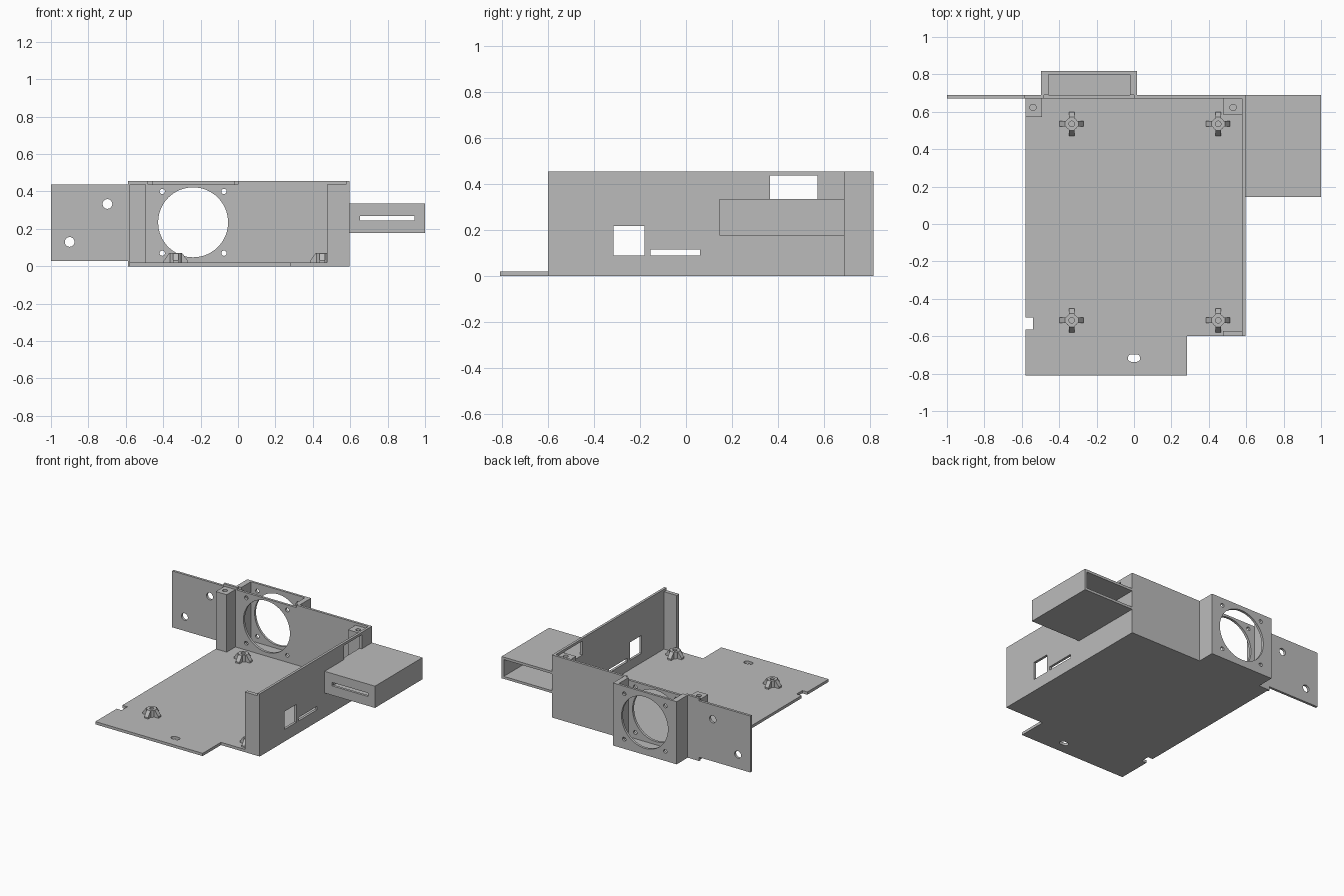
import bpy, bmesh, math
from mathutils import Vector

cube = bpy.data.objects.get("Cube")
if cube:
    bpy.data.objects.remove(cube)

grey = bpy.data.materials.new("plain grey")
grey.use_nodes = True
COLOUR = (0.5, 0.5, 0.5, 1)
grey.diffuse_color = COLOUR
for node in grey.node_tree.nodes:
    if node.type == 'BSDF_PRINCIPLED':
        node.inputs["Base Color"].default_value = COLOUR


def prism(name, pts, axis, lo, hi):
    """Extrude a 2D outline along an axis; outline axes are the other two in order."""
    def place(p, h):
        c = list(p)
        c.insert("xyz".index(axis), h)
        return Vector(c)
    bm = bmesh.new()
    a = [bm.verts.new(place(p, lo)) for p in pts]
    b = [bm.verts.new(place(p, hi)) for p in pts]
    bm.faces.new(a)
    bm.faces.new(b)
    n = len(pts)
    for i in range(n):
        j = (i + 1) % n
        bm.faces.new((a[i], a[j], b[j], b[i]))
    bmesh.ops.recalc_face_normals(bm, faces=bm.faces)
    mesh = bpy.data.meshes.new(name)
    bm.to_mesh(mesh)
    bm.free()
    mesh.materials.append(grey)
    obj = bpy.data.objects.new(name, mesh)
    bpy.context.collection.objects.link(obj)
    return obj


def box(name, x, y, z):
    return prism(name, [(x[0], y[0]), (x[1], y[0]), (x[1], y[1]), (x[0], y[1])], "z", *z)


def circle(u, v, r, n=24):
    return [(u + r * math.cos(2 * math.pi * i / n), v + r * math.sin(2 * math.pi * i / n))
            for i in range(n)]


def stadium(u, v, half, r, n=12):
    """Rounded slot outline, long along the first axis."""
    pts = []
    for side in (1, -1):
        for i in range(n + 1):
            t = math.pi * (i / n - 0.5)
            pts.append((u + side * (half + r * math.cos(t)), v + side * r * math.sin(t)))
    return pts


def cut(obj, *cutters):
    """Subtract the cutters, bake the result, and discard them."""
    for c in cutters:
        c.hide_render = True
        m = obj.modifiers.new("cut", 'BOOLEAN')
        m.operation = 'DIFFERENCE'
        m.solver = 'EXACT'
        m.object = c
    bpy.context.view_layer.update()
    deps = bpy.context.evaluated_depsgraph_get()
    mesh = bpy.data.meshes.new_from_object(obj.evaluated_get(deps))
    obj.modifiers.clear()
    obj.data = mesh
    for c in cutters:
        bpy.data.objects.remove(c)


# Main dimensions
LEFT, RIGHT, FRONT, BACK = -0.58, 0.595, -0.60, 0.69
WALL, TOP, LEDGE, FLOOR = 0.018, 0.455, 0.437, 0.02

# Floor with front tongue, edge notch and mounting slot
floor = prism("floor", [(LEFT, BACK), (LEFT, -0.5), (-0.54, -0.5), (-0.54, -0.565),
                        (LEFT, -0.565), (LEFT, -0.81), (0.283, -0.81), (0.283, FRONT),
                        (RIGHT, FRONT), (RIGHT, BACK)], "z", 0, FLOOR)
cut(floor, prism("slot_cutter", stadium(0, -0.717, 0.013, 0.02), "z", -0.1, 0.1))

# Side wall with its port openings
side = box("side_wall", (RIGHT - WALL, RIGHT), (FRONT, BACK), (0, TOP))
ports = [((-0.315, -0.18), (0.088, 0.218)),
         ((-0.155, 0.06), (0.088, 0.114)),
         ((0.365, 0.572), (0.335, LEDGE))]
cut(side, *[box("port_cutter", (0.5, 0.7), y, z) for y, z in ports])
box("side_wall_flange", (0.475, RIGHT - WALL), (FRONT, -0.572), (0, LEDGE))

# Fan openings shared by the back wall and the fan housing
FAN_X, FAN_Z, SCREW = -0.24, 0.235, 0.165


def fan_cutters(lo, hi):
    found = [prism("fan_cutter", circle(FAN_X, FAN_Z, 0.187, 64), "y", lo, hi)]
    for sx in (-1, 1):
        for sz in (-1, 1):
            found.append(prism("screw_cutter",
                               circle(FAN_X + sx * SCREW, FAN_Z + sz * SCREW, 0.014),
                               "y", lo, hi))
    return found


back = box("back_wall", (LEFT - 0.008, RIGHT), (BACK - WALL, BACK), (0, TOP))
cut(back, box("notch_cutter", (-0.48, 0), (0.6, 0.75), (LEDGE, 0.6)),
    *fan_cutters(0.6, 0.75))

housing = box("fan_housing", (-0.497, 0.015), (BACK, 0.817), (0, TOP))
cut(housing, box("cavity_cutter", (-0.456, -0.022), (0.65, 0.8), (0.025, 0.6)),
    *fan_cutters(0.75, 0.9))

# Mounting ear beside the back wall
ear = box("mounting_ear", (-1, LEFT), (BACK - WALL, BACK), (0.027, LEDGE))
cut(ear, *[prism("hole_cutter", circle(x, z, 0.026), "y", 0.6, 0.75)
           for x, z in ((-0.698, 0.333), (-0.9, 0.13))])

# Corner posts with screw holes in the top
for name, x, y0, hx in (("left_corner_post", (LEFT, -0.492), 0.573, -0.54),
                        ("right_corner_post", (0.475, RIGHT - WALL), 0.585, 0.53)):
    post = box(name, x, (y0, BACK - WALL), (0, LEDGE))
    cut(post, prism("hole_cutter", circle(hx, 0.623, 0.017), "z", 0.25, 0.6))

# Side compartment, open at the back, slotted at the front
bay = box("side_compartment", (RIGHT, 1), (0.145, BACK), (0.177, 0.335))
cut(bay, box("cavity_cutter", (0.58, 0.982), (0.163, 0.8), (0.195, 0.317)),
    box("slot_cutter", (0.653, 0.943), (0.1, 0.2), (0.245, 0.27)))

# Board standoffs: a hollow peg with four sloping fins
for x in (-0.333, 0.45):
    for y in (-0.515, 0.535):
        peg = prism("standoff_peg", circle(x, y, 0.034), "z", 0.01, 0.07)
        cut(peg, prism("hole_cutter", circle(x, y, 0.015), "z", FLOOR, 0.1))
        for s in (-1, 1):
            def fin(c):
                return [(c + s * 0.025, 0.01), (c + s * 0.064, 0.01),
                        (c + s * 0.064, 0.03), (c + s * 0.036, 0.069),
                        (c + s * 0.025, 0.069)]
            prism("standoff_fin", fin(x), "y", y - 0.015, y + 0.015)
            prism("standoff_fin", fin(y), "x", x - 0.015, x + 0.015)
